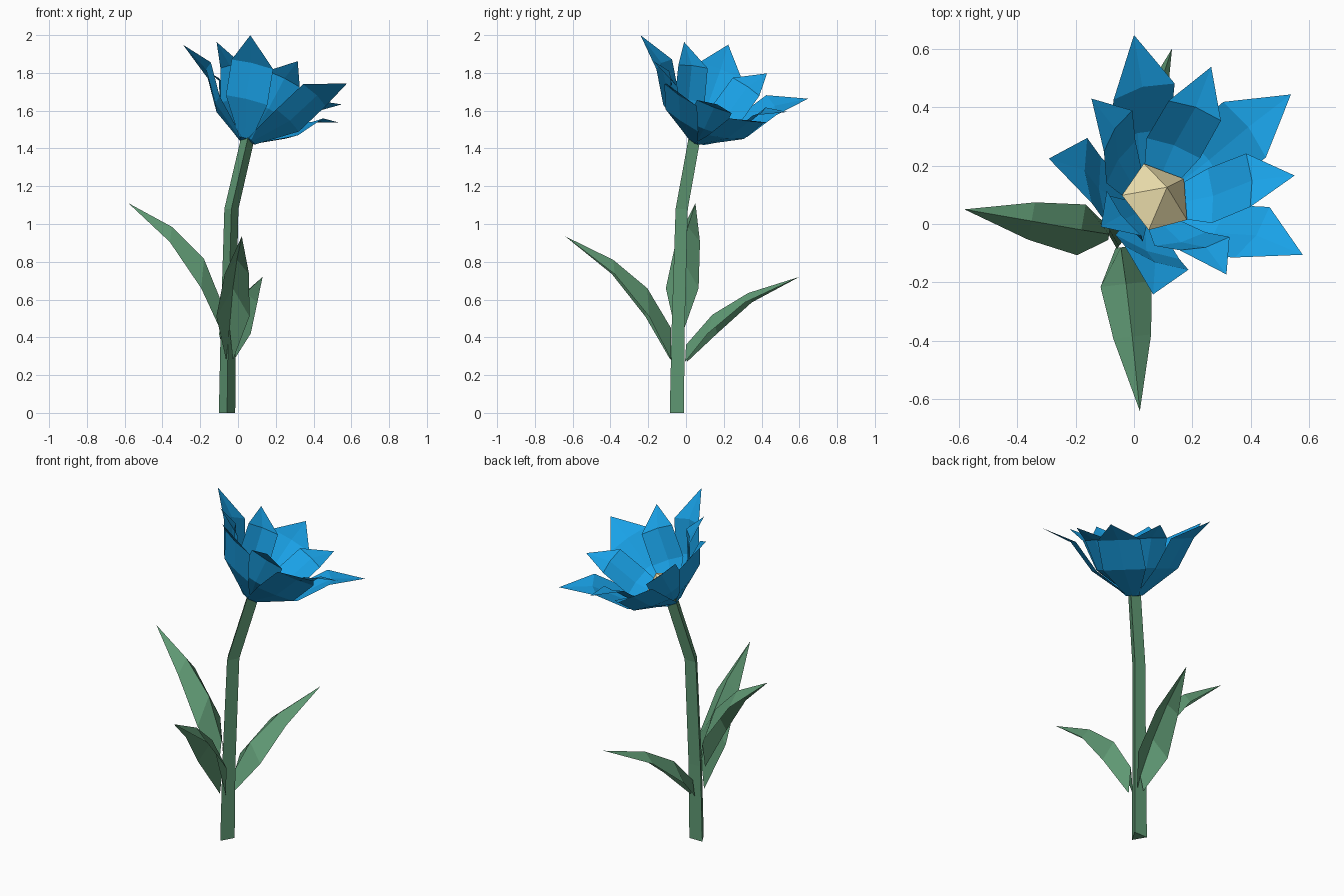
import bpy
from math import cos, sin, pi, radians
from mathutils import Vector as V

if "Cube" in bpy.data.objects:
    bpy.data.objects.remove(bpy.data.objects["Cube"])


def material(name, rgb):
    m = bpy.data.materials.new(name)
    m.diffuse_color = (*rgb, 1)
    m.use_nodes = True
    m.node_tree.nodes["Principled BSDF"].inputs["Base Color"].default_value = m.diffuse_color
    return m


BLUE = material("petal_blue", (0.01, 0.36, 0.8))
GREEN = material("leaf_green", (0.12, 0.33, 0.18))
CREAM = material("centre_cream", (0.85, 0.74, 0.42))


def make(name, verts, faces, mat):
    me = bpy.data.meshes.new(name)
    me.from_pydata([tuple(v) for v in verts], [], faces)
    me.materials.append(mat)
    me.update()
    ob = bpy.data.objects.new(name, me)
    bpy.context.collection.objects.link(ob)
    return ob


def strip_faces(rows):
    """Faces for rows of three points (edge, middle, edge) closed by one tip."""
    f = []
    for i in range(rows - 1):
        for j in range(2):
            a = i * 3 + j
            f.append((a, a + 1, a + 4, a + 3))
    last, tip = (rows - 1) * 3, rows * 3
    return f + [(last, last + 1, tip), (last + 1, last + 2, tip)]


# Stem: three-sided tube with a bend towards the flower
path = [(-0.058, -0.036, 0, 0.05), (-0.052, -0.03, 0.45, 0.046),
        (-0.035, -0.012, 1.08, 0.043), (0.058, 0.06, 1.48, 0.042)]
verts = []
for x, y, z, r in path:
    for k in range(3):
        a = radians(-90 + 120 * k)
        verts.append((x + r * cos(a), y + r * sin(a), z))
faces = [(2, 1, 0), (9, 10, 11)]
for i in range(3):
    for k in range(3):
        n = (k + 1) % 3
        faces.append((i * 3 + k, i * 3 + n, i * 3 + 3 + n, i * 3 + 3 + k))
make("stem", verts, faces, GREEN)


# Leaves: ridged blades; each section is x, y, edge height, ridge height, half width
def leaf(name, sections, tip):
    d = V((tip[0] - sections[0][0], tip[1] - sections[0][1], 0)).normalized()
    side = V((-d.y, d.x, 0))
    vs = []
    for x, y, low, high, w in sections:
        vs += [V((x, y, low)) + side * w, V((x, y, high)), V((x, y, low)) - side * w]
    make(name, vs + [V(tip)], strip_faces(len(sections)), GREEN)


leaf("leaf_left", [(-0.085, -0.035, 0.43, 0.58, 0.02), (-0.18, -0.02, 0.66, 0.815, 0.088),
                   (-0.35, 0.01, 0.905, 0.985, 0.065)], (-0.58, 0.05, 1.11))
leaf("leaf_front", [(-0.045, -0.08, 0.28, 0.45, 0.018), (-0.027, -0.205, 0.51, 0.66, 0.088),
                    (-0.006, -0.385, 0.735, 0.81, 0.065)], (0.02, -0.64, 0.935))
leaf("leaf_back", [(-0.045, 0.0, 0.27, 0.36, 0.018), (-0.017, 0.14, 0.42, 0.52, 0.088),
                   (0.04, 0.33, 0.585, 0.635, 0.065)], (0.13, 0.6, 0.72))

# Flower frame: base point, tilted axis and two directions across it
base = V((0.045, 0.055, 1.439))
axis = V((0.34, 0.355, 0.871)).normalized()
u0 = V((-0.356, 0.914, -0.228))
u0 = (u0 - axis * u0.dot(axis)).normalized()
t0 = axis.cross(u0)


def at(angle, r, h, w=0):
    u = u0 * cos(angle) + t0 * sin(angle)
    return base + u * r + axis * h + axis.cross(u) * w


# Petals: two rings of five; each row is radius, height, half width, bulge
def petal(name, angle, rows, tip):
    vs = []
    for r, h, w, bulge in rows:
        vs += [at(angle, r, h, -w), at(angle, r + bulge, h), at(angle, r, h, w)]
    make(name, vs + [at(angle, *tip)], strip_faces(len(rows)), BLUE)


outer = [(0.03, 0.0, 0.035, 0.006), (0.212, 0.142, 0.12, 0.015), (0.32, 0.304, 0.12, 0.018)]
inner = [(0.024, 0.015, 0.03, 0.005), (0.175, 0.147, 0.1, 0.012), (0.256, 0.31, 0.098, 0.014)]
for k in range(5):
    petal(f"outer_petal_{k + 1}", 2 * pi * k / 5, outer, (0.5, 0.39))
    petal(f"inner_petal_{k + 1}", 2 * pi * (k + 0.5) / 5, inner, (0.4, 0.38))

# Flower base: small cap closing the cup above the stem
cap = [at(2 * pi * k / 5 + s, 0.045, 0.0) for k in range(5) for s in (-0.6, 0.6)]
make("flower_base", cap, [tuple(range(10))], BLUE)

# Flower centre: five-sided low cone
vs = [at(2 * pi * k / 5, 0.128, 0.1) for k in range(5)] + [at(0, 0, 0.2), at(0, 0, 0.03)]
fs = []
for k in range(5):
    n = (k + 1) % 5
    fs += [(k, n, 5), (n, k, 6)]
make("flower_centre", vs, fs, CREAM)
